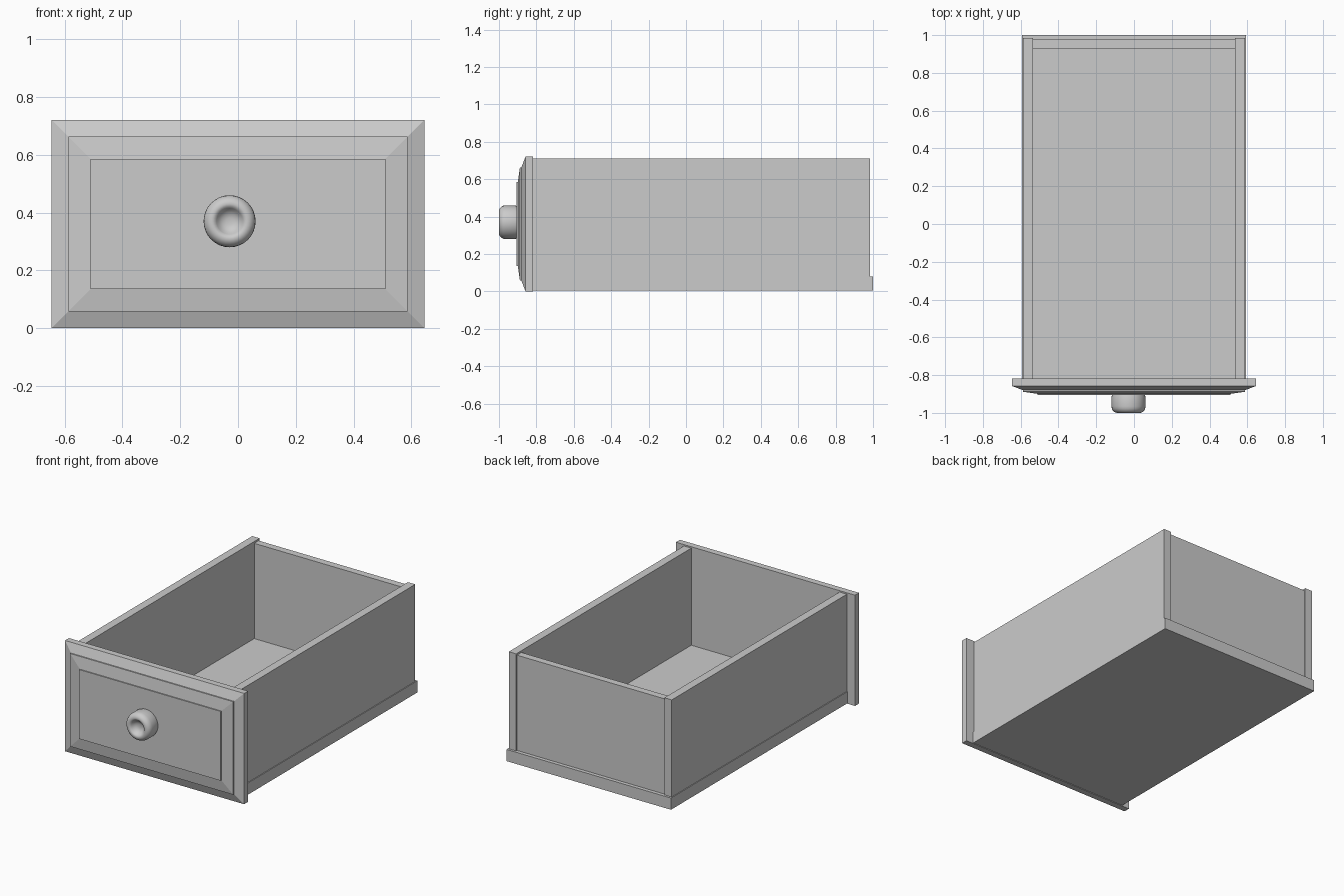
import bpy, bmesh, math

if "Cube" in bpy.data.objects:
    bpy.data.objects.remove(bpy.data.objects["Cube"])


def add_mesh(name, bm):
    bmesh.ops.recalc_face_normals(bm, faces=bm.faces)
    me = bpy.data.meshes.new(name)
    bm.to_mesh(me)
    bm.free()
    ob = bpy.data.objects.new(name, me)
    bpy.context.collection.objects.link(ob)
    return ob


def loft(name, rings):
    """Bridge successive closed rings of points and cap both ends."""
    bm = bmesh.new()
    loops = [[bm.verts.new(p) for p in ring] for ring in rings]
    n = len(loops[0])
    for a, b in zip(loops, loops[1:]):
        for i in range(n):
            j = (i + 1) % n
            bm.faces.new((a[i], a[j], b[j], b[i]))
    bm.faces.new(loops[0])
    bm.faces.new(loops[-1])
    return add_mesh(name, bm)


def rect(hx, z0, z1, y, cx=0):
    return [(cx - hx, y, z0), (cx + hx, y, z0), (cx + hx, y, z1), (cx - hx, y, z1)]


def board(name, x0, x1, y0, y1, z0, z1):
    cx, hx = (x0 + x1) / 2, (x1 - x0) / 2
    return loft(name, [rect(hx, z0, z1, y, cx) for y in (y0, y1)])


# Drawer box
board("bottom_board", -0.592, 0.592, -0.82, 1.0, 0.004, 0.08)
board("left_side", -0.587, -0.534, -0.82, 0.985, 0.08, 0.712)
board("right_side", 0.534, 0.587, -0.82, 0.985, 0.08, 0.712)
board("back_board", -0.534, 0.534, 0.93, 0.976, 0.08, 0.70)

# Raised front panel: (inset from the outer edge, y)
steps = [(0, -0.817), (0, -0.858), (0.058, -0.88), (0.058, -0.888),
         (0.135, -0.899), (0.135, -0.906)]
loft("front_panel", [rect(0.645 - d, d, 0.721 - d, y) for d, y in steps])

# Knob: turned profile with a rounded rim and a dimple (radius, y)
profile = [(0.085, -0.90), (0.09, -0.915), (0.09, -0.965)]
profile += [(0.06 + 0.03 * math.cos(t), -0.965 - 0.035 * math.sin(t))
            for t in (math.radians(a) for a in (20, 40, 60, 75, 90))]
profile += [(0.052, -0.998), (0.045, -0.99), (0.038, -0.98),
            (0.026, -0.971), (0.012, -0.967)]
seg = 32
knob = loft("knob", [[(-0.029 + r * math.cos(2 * math.pi * i / seg), y,
                       0.37 + r * math.sin(2 * math.pi * i / seg))
                      for i in range(seg)] for r, y in profile])
bpy.context.view_layer.objects.active = knob
knob.select_set(True)
bpy.ops.object.shade_smooth_by_angle(angle=math.radians(50))
